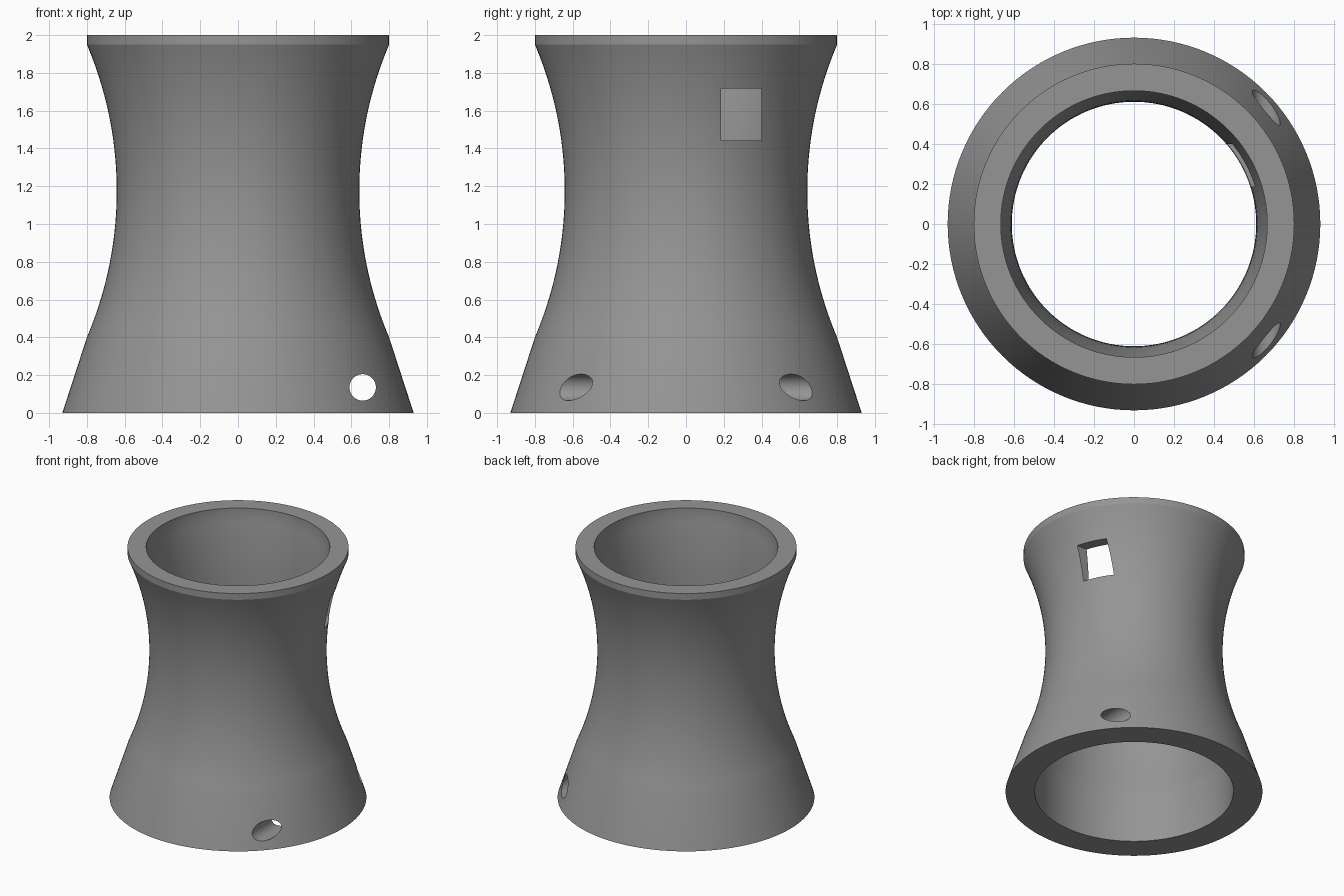
import bpy, bmesh, math

if "Cube" in bpy.data.objects:
    bpy.data.objects.remove(bpy.data.objects["Cube"])

SEGMENTS = 128
grey = bpy.data.materials.new("mid grey")
grey.diffuse_color = (0.3, 0.3, 0.3, 1)
grey.use_nodes = True
grey.node_tree.nodes["Principled BSDF"].inputs["Base Color"].default_value = grey.diffuse_color


def outer_radius(z):
    # circular waist arc between the skirt and the rim band
    return 0.642 + 1.98 - math.sqrt(1.98 ** 2 - (z - 1.175) ** 2)


def inner_radius(z):
    return 0.61 + 0.1316 * (z - 1.304) ** 2


def steps(a, b, n):
    return [a + (b - a) * i / n for i in range(n + 1)]


# Closed wall section: skirt, waist, rim band, then back down the bore
profile = [(0.93, 0.0)]
profile += [(outer_radius(z), z) for z in steps(0.4, 1.95, 28)]
profile += [(0.80, 2.0), (0.665, 2.0)]
profile += [(inner_radius(z), z) for z in steps(1.95, 0.39, 28)]
profile += [(0.72, 0.0)]

# Flared sleeve, made by turning the section around z
bm = bmesh.new()
rings = []
for i in range(SEGMENTS):
    a = 2 * math.pi * i / SEGMENTS
    rings.append([bm.verts.new((r * math.cos(a), r * math.sin(a), z)) for r, z in profile])
n = len(profile)
for i in range(SEGMENTS):
    p, q = rings[i], rings[(i + 1) % SEGMENTS]
    for j in range(n):
        k = (j + 1) % n
        bm.faces.new((p[j], q[j], q[k], p[k]))
bmesh.ops.recalc_face_normals(bm, faces=bm.faces)
mesh = bpy.data.meshes.new("flared_sleeve")
bm.to_mesh(mesh)
bm.free()
sleeve = bpy.data.objects.new("flared_sleeve", mesh)
bpy.context.collection.objects.link(sleeve)
mesh.materials.append(grey)

# Cutter for the pin hole that runs front to back
bpy.ops.mesh.primitive_cylinder_add(vertices=48, radius=0.07, depth=2.4,
                                    location=(0.66, 0, 0.135),
                                    rotation=(math.pi / 2, 0, 0))
pin_cutter = bpy.context.object
pin_cutter.name = "pin_hole_cutter"

# Cutter for the rectangular window in the right wall
bpy.ops.mesh.primitive_cube_add(size=1, location=(0.7, 0.293, 1.58))
window_cutter = bpy.context.object
window_cutter.name = "window_cutter"
window_cutter.scale = (0.8, 0.213, 0.276)

bpy.context.view_layer.objects.active = sleeve
for cutter in (pin_cutter, window_cutter):
    mod = sleeve.modifiers.new(cutter.name, 'BOOLEAN')
    mod.operation = 'DIFFERENCE'
    mod.solver = 'EXACT'
    mod.object = cutter
    bpy.ops.object.modifier_apply(modifier=mod.name)
    bpy.data.objects.remove(cutter, do_unlink=True)

bpy.ops.object.select_all(action='DESELECT')
sleeve.select_set(True)
bpy.ops.object.shade_smooth_by_angle(angle=math.radians(16))
